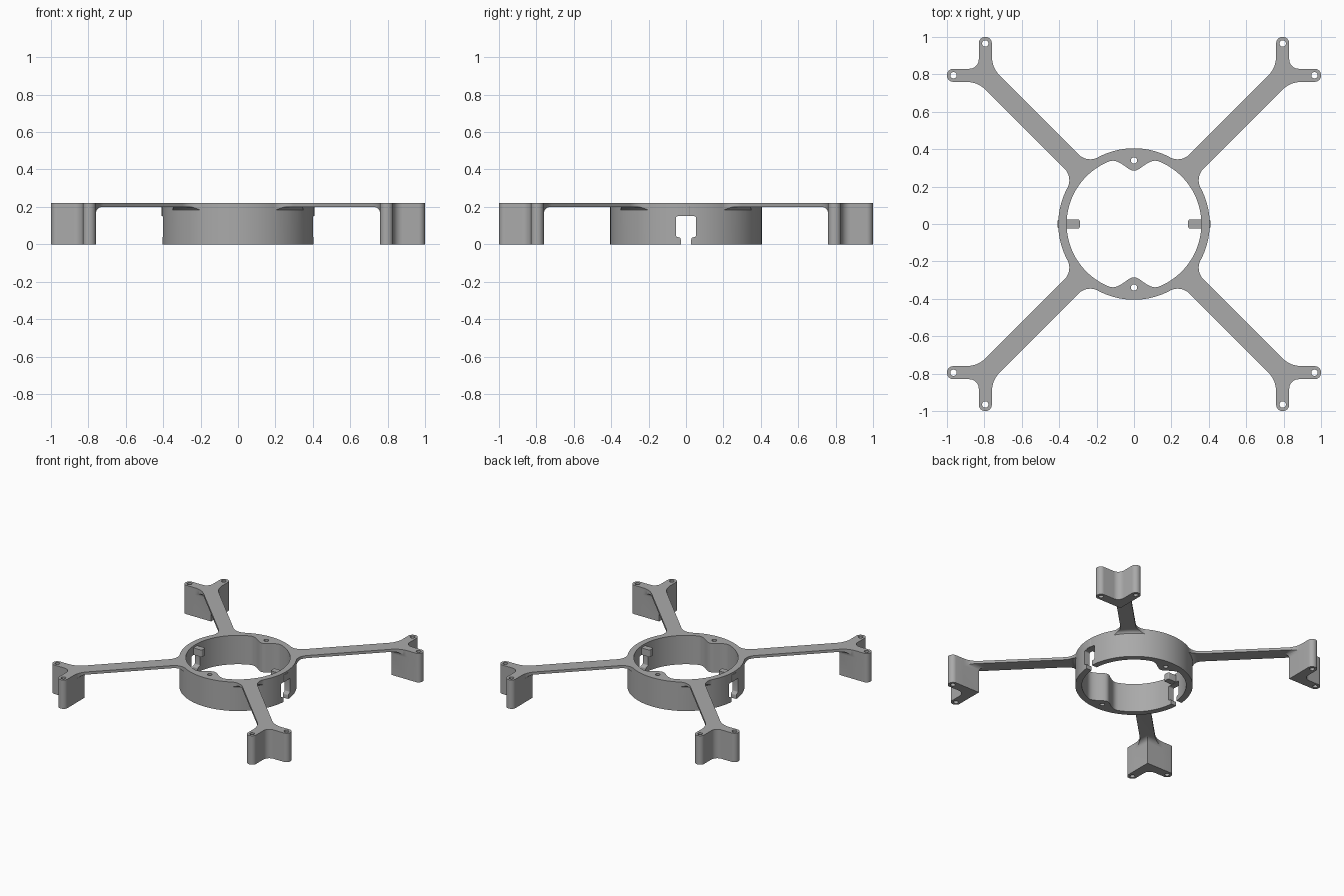
import bpy, bmesh
from math import sin, cos, pi, tau
from mathutils import Vector, Matrix

if "Cube" in bpy.data.objects:
    bpy.data.objects.remove(bpy.data.objects["Cube"], do_unlink=True)

HEIGHT = 0.22
PLATE_Z = 0.20
RING_R = 0.405
INNER_R = 0.36
FILLET = 0.035

grey = bpy.data.materials.new("plain_grey")
grey.use_nodes = True
colour = (0.40, 0.40, 0.40, 1)
grey.diffuse_color = colour
grey.node_tree.nodes["Principled BSDF"].inputs["Base Color"].default_value = colour


def loft(name, levels):
    """Closed solid through stacked outlines; levels are (z, points)."""
    bm = bmesh.new()
    rings = [[bm.verts.new((x, y, z)) for x, y in pts] for z, pts in levels]
    bm.faces.new(rings[0])
    bm.faces.new(rings[-1])
    n = len(rings[0])
    for low, high in zip(rings, rings[1:]):
        for i in range(n):
            j = (i + 1) % n
            bm.faces.new((low[i], low[j], high[j], high[i]))
    bmesh.ops.recalc_face_normals(bm, faces=bm.faces)
    mesh = bpy.data.meshes.new(name)
    bm.to_mesh(mesh)
    bm.free()
    mesh.materials.append(grey)
    obj = bpy.data.objects.new(name, mesh)
    bpy.context.collection.objects.link(obj)
    return obj


def prism(name, pts, z0, z1):
    return loft(name, [(z0, pts), (z1, pts)])


def circle(r, cx=0, cy=0, n=96):
    return [(cx + r * cos(tau * i / n), cy + r * sin(tau * i / n)) for i in range(n)]


def rect(x0, y0, x1, y1):
    return [(x0, y0), (x1, y0), (x1, y1), (x0, y1)]


def rounded(corners, steps=8):
    """Polygon from (x, y, radius) corners with arcs in place of corners."""
    out = []
    for i, (x, y, r) in enumerate(corners):
        p = Vector((x, y))
        if r == 0:
            out.append((x, y))
            continue
        a = (Vector(corners[i - 1][:2]) - p).normalized()
        b = (Vector(corners[(i + 1) % len(corners)][:2]) - p).normalized()
        half = a.angle(b) / 2
        centre = p + (a + b).normalized() * (r / sin(half))
        reach = r * cos(half) / sin(half)
        start, end = p + a * reach - centre, p + b * reach - centre
        sweep = start.angle(end)
        for k in range(steps + 1):
            t = k / steps
            q = centre + (start * sin((1 - t) * sweep) + end * sin(t * sweep)) / sin(sweep)
            out.append(tuple(q))
    return out


def boolean(obj, tool, operation):
    mod = obj.modifiers.new("cut", "BOOLEAN")
    mod.operation = operation
    mod.solver = "EXACT"
    mod.object = tool
    bpy.context.view_layer.objects.active = obj
    bpy.ops.object.modifier_apply(modifier=mod.name)
    bpy.data.objects.remove(tool, do_unlink=True)


def flared(name, outline, z0):
    """Solid whose sides flare out under the plate; outline(d) grows by d."""
    levels = [(z0, outline(0))]
    for k in range(7):
        a = k / 6 * pi / 2
        levels.append((PLATE_Z - FILLET + FILLET * sin(a), outline(FILLET * (1 - cos(a)))))
    levels.append((PLATE_Z + 0.01, outline(FILLET)))
    return loft(name, levels)


# Central ring, its bore narrowed by two screw bosses
frame = prism("ring_frame", circle(RING_R, n=128), 0, HEIGHT)
bore = []
for i in range(160):
    a = tau * i / 160
    off = min(abs(a - pi / 2), abs(a - 3 * pi / 2)) / 0.37
    r = INNER_R - (0.075 * cos(off * pi / 2) ** 2 if off < 1 else 0)
    bore.append((r * cos(a), r * sin(a)))
boolean(frame, prism("bore", bore, -0.1, 0.4), "DIFFERENCE")

# Diagonal arm with a two-pronged foot: plate, foot and ring flare trimmed to one plan
half = [(0.34, 0.17, 0), (0.362, 0.18, 0), (0.326, 0.251, 0.09),
        (0.835, 0.76, 0.15), (1, 0.76, 0.034), (1, 0.83, 0.034)]
plan = rounded([(0.27, 0.27, 0)] + half + [(0.83, 0.83, 0.05)]
               + [(y, x, r) for x, y, r in reversed(half)])
arm = prism("arm", rect(0.1, 0.1, 1.1, 1.1), PLATE_Z, HEIGHT)
foot = flared("foot", lambda d: rect(0.76 - d, 0.76 - d, 1.05, 1.05), 0)
flare = flared("flare", lambda d: circle(0.40 + d), 0.1)
boolean(arm, foot, "UNION")
boolean(arm, flare, "UNION")
boolean(arm, prism("plan", plan, -0.1, 0.4), "INTERSECT")
for x, y in ((0.965, 0.795), (0.795, 0.965)):
    boolean(arm, prism("screw_hole", circle(0.017, x, y, 24), -0.1, 0.4), "DIFFERENCE")

# Four arms joined to the ring
for k in range(4):
    copy = bpy.data.objects.new("arm_copy", arm.data.copy())
    bpy.context.collection.objects.link(copy)
    copy.data.transform(Matrix.Rotation(k * pi / 2, 4, "Z"))
    boolean(frame, copy, "UNION")
bpy.data.objects.remove(arm, do_unlink=True)

# Boss screw holes
for y in (-0.34, 0.34):
    boolean(frame, prism("boss_hole", circle(0.017, 0, y, 24), -0.1, 0.4), "DIFFERENCE")

# Side windows with an open slot below, and the inward tabs above them
side = [(0.028, -0.02, 0), (0.028, 0.035, 0.012), (0.053, 0.04, 0.008), (0.053, 0.15, 0.008)]
window = rounded(side + [(-y, z, r) for y, z, r in reversed(side)], 4)
for s in (-1, 1):
    cutter = prism("window", window, 0.3, 0.5)
    cutter.data.transform(Matrix(((0, 0, s, 0), (1, 0, 0, 0), (0, 1, 0, 0), (0, 0, 0, 1))))
    if s < 0:
        cutter.data.flip_normals()
    boolean(frame, cutter, "DIFFERENCE")
    x0, x1 = sorted((s * 0.29, s * 0.408))
    tab_plan = rounded([(x, y, 0.006) for x, y in rect(x0, -0.023, x1, 0.023)], 4)
    boolean(frame, prism("tab", tab_plan, 0.152, 0.205), "UNION")

bpy.ops.object.select_all(action="DESELECT")
frame.select_set(True)
bpy.context.view_layer.objects.active = frame
bpy.ops.object.shade_smooth_by_angle(angle=pi / 6)
